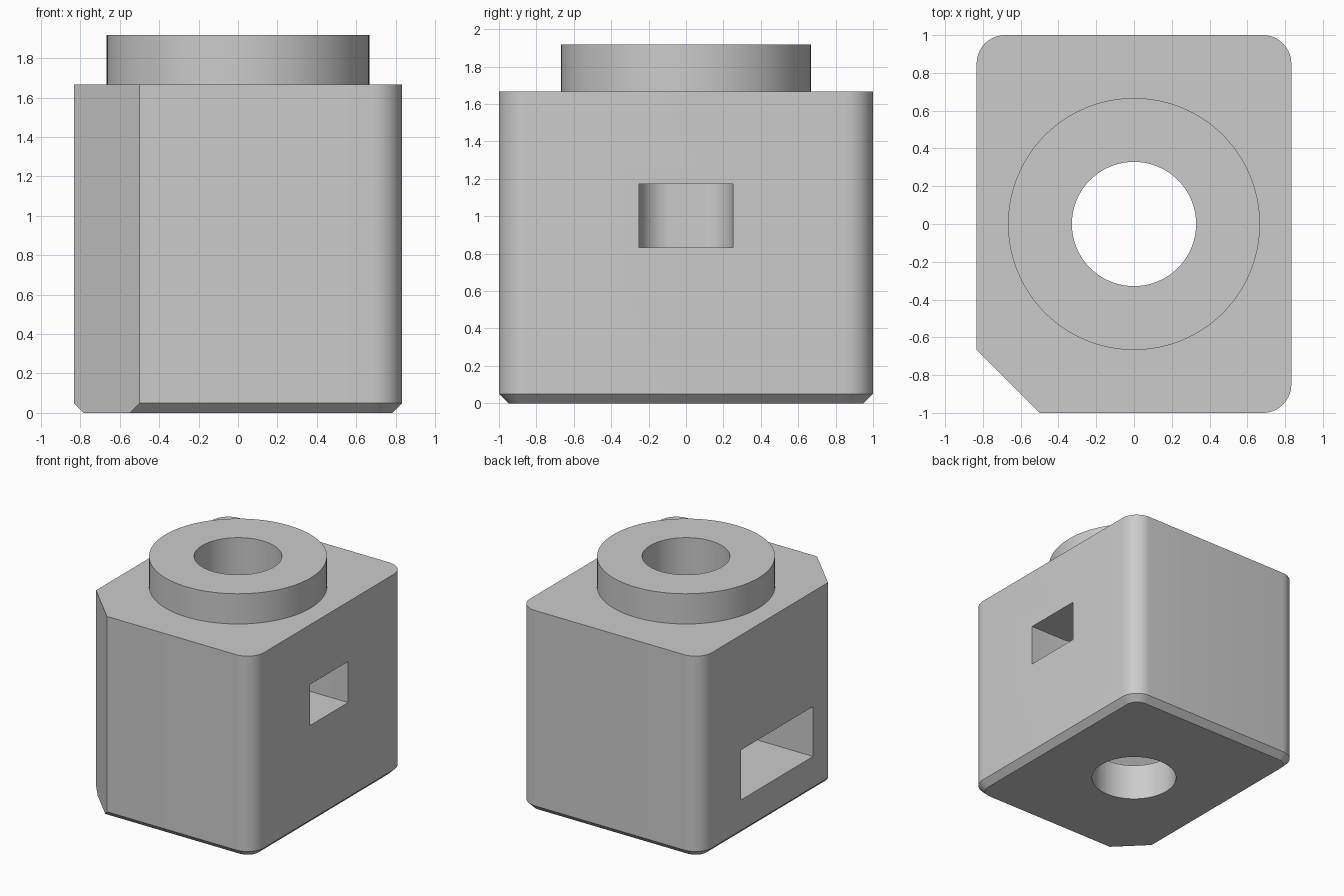
import bpy
import bmesh
from math import cos, sin, pi, radians
from mathutils import Vector

cube = bpy.data.objects.get("Cube")
if cube:
    bpy.data.objects.remove(cube, do_unlink=True)

HALF_X, HALF_Y, BODY_H, TOP = 0.833, 1.0, 1.667, 1.917
BORE_R, COLLAR_R, CORNER_R = 0.329, 0.667, 0.15

grey = bpy.data.materials.new("plain_grey")
grey.use_nodes = True
GREY = (0.6, 0.6, 0.6, 1)
grey.diffuse_color = GREY
grey.node_tree.nodes["Principled BSDF"].inputs["Base Color"].default_value = GREY


def finish(name, bm):
    bmesh.ops.recalc_face_normals(bm, faces=bm.faces[:])
    mesh = bpy.data.meshes.new(name)
    bm.to_mesh(mesh)
    bm.free()
    obj = bpy.data.objects.new(name, mesh)
    bpy.context.collection.objects.link(obj)
    mesh.materials.append(grey)
    return obj


def prism(name, outline, z0, z1):
    """Extrude a plan outline from z0 to z1."""
    bm = bmesh.new()
    face = bm.faces.new([bm.verts.new((x, y, z0)) for x, y in outline])
    top = bmesh.ops.extrude_face_region(bm, geom=[face])["geom"]
    verts = [v for v in top if isinstance(v, bmesh.types.BMVert)]
    bmesh.ops.translate(bm, verts=verts, vec=(0, 0, z1 - z0))
    return finish(name, bm)


def arc(cx, cy, r, start, end, steps):
    angles = [radians(start + (end - start) * i / steps) for i in range(steps + 1)]
    return [(cx + r * cos(a), cy + r * sin(a)) for a in angles]


def cylinder(name, r, z0, z1):
    return prism(name, arc(0, 0, r, 0, 360, 96)[:-1], z0, z1)


def combine(target, tool, operation):
    mod = target.modifiers.new(operation.lower(), "BOOLEAN")
    mod.operation = operation
    mod.solver = "EXACT"
    mod.object = tool
    bpy.context.view_layer.objects.active = target
    bpy.ops.object.modifier_apply(modifier=mod.name)
    bpy.data.objects.remove(tool, do_unlink=True)


# Block: three rounded corners, bevelled foot, one corner sliced off
bm = bmesh.new()
bmesh.ops.create_cube(bm, size=1)
bmesh.ops.scale(bm, vec=(2 * HALF_X, 2 * HALF_Y, BODY_H), verts=bm.verts)
bmesh.ops.translate(bm, vec=(0, 0, BODY_H / 2), verts=bm.verts)
uprights = [e for e in bm.edges
            if abs(e.verts[0].co.z - e.verts[1].co.z) > 1
            and not (e.verts[0].co.x < 0 and e.verts[0].co.y < 0)]
bmesh.ops.bevel(bm, geom=uprights, offset=CORNER_R, segments=10, profile=0.5,
                affect="EDGES")
foot = [e for e in bm.edges if all(v.co.z < 0.001 for v in e.verts)]
bmesh.ops.bevel(bm, geom=foot, offset=0.05, segments=1, affect="EDGES")
cut = bmesh.ops.bisect_plane(bm, geom=bm.verts[:] + bm.edges[:] + bm.faces[:],
                             plane_co=Vector((-0.5, -HALF_Y, 0)),
                             plane_no=Vector((-1, -1, 0)), clear_outer=True)
rim = [e for e in cut["geom_cut"] if isinstance(e, bmesh.types.BMEdge)]
bmesh.ops.contextual_create(bm, geom=rim)
block = finish("block", bm)

# Collar on top, with the bore running through everything
combine(block, cylinder("collar", COLLAR_R, BODY_H - 0.1, TOP), "UNION")
combine(block, cylinder("bore", BORE_R, -0.2, TOP + 0.2), "DIFFERENCE")

# Wide slot from the -x side, round-ended around the bore
W = 0.472
slot = [(-1.2, -W)] + arc(0, 0, W, -90, 90, 32) + [(-1.2, W)]
combine(block, prism("wide_slot", slot, 0.302, 0.715), "DIFFERENCE")

# Blind window in the +x side with rounded back corners
R, BACK = 0.167, 0.343
window = ([(1.2, 0.25)] + arc(BACK + R, 0.25 - R, R, 90, 180, 10)
          + arc(BACK + R, R - 0.25, R, 180, 270, 10) + [(1.2, -0.25)])
combine(block, prism("window", window, 0.833, 1.172), "DIFFERENCE")

# Smooth shading with crisp edges
bpy.ops.object.select_all(action="DESELECT")
block.select_set(True)
bpy.context.view_layer.objects.active = block
bpy.ops.object.shade_smooth_by_angle(angle=radians(30))
